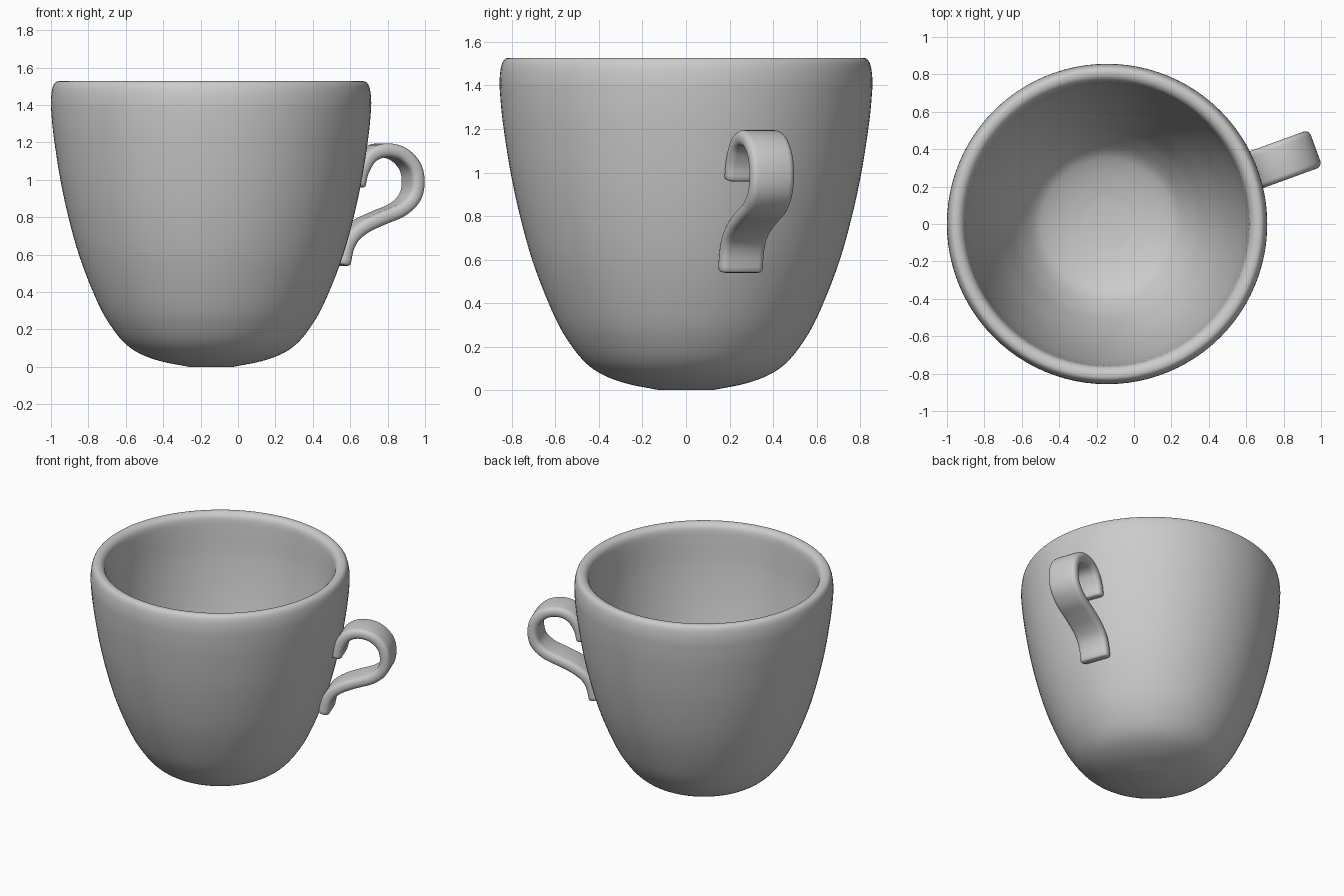
import bpy, bmesh, math
from mathutils import Vector, Matrix

if "Cube" in bpy.data.objects:
    bpy.data.objects.remove(bpy.data.objects["Cube"])

AXIS = Vector((-0.144, 0, 0))


def smooth_path(pts, steps):
    """Catmull-Rom samples through 2D points."""
    p = [Vector(q) for q in pts]
    p = [2 * p[0] - p[1]] + p + [2 * p[-1] - p[-2]]
    out = []
    for i in range(1, len(p) - 2):
        a, b, c, d = p[i - 1:i + 3]
        for k in range(steps):
            t = k / steps
            out.append(0.5 * (2 * b + (c - a) * t + (2 * a - 5 * b + 4 * c - d) * t * t
                              + (3 * b - a - 3 * c + d) * t ** 3))
    return out + [p[-2]]


def finish(bm, name, matrix):
    bmesh.ops.recalc_face_normals(bm, faces=bm.faces)
    mesh = bpy.data.meshes.new(name)
    bm.to_mesh(mesh)
    bm.free()
    obj = bpy.data.objects.new(name, mesh)
    bpy.context.collection.objects.link(obj)
    obj.matrix_world = matrix
    bpy.ops.object.select_all(action='DESELECT')
    obj.select_set(True)
    bpy.context.view_layer.objects.active = obj
    bpy.ops.object.shade_smooth_by_angle(angle=math.radians(50))
    return obj


def skin(bm, rings, cap):
    """Bridge successive closed rings of points."""
    rows = [[bm.verts.new(v) for v in ring] for ring in rings]
    n = len(rows[0])
    for a, b in zip(rows, rows[1:]):
        for i in range(n):
            j = (i + 1) % n
            bm.faces.new((a[i], a[j], b[j], b[i]))
    if cap:
        bm.faces.new(rows[0])
        bm.faces.new(rows[-1])


# Cup body: outer wall, rounded rim and inner wall, revolved
outer = [(0.13, 0.002), (0.27, 0.03), (0.38, 0.07), (0.46, 0.125), (0.53, 0.21), (0.60, 0.33),
         (0.69, 0.55), (0.75, 0.75), (0.802, 0.98), (0.84, 1.22), (0.854, 1.36),
         (0.856, 1.43), (0.848, 1.49), (0.832, 1.52), (0.808, 1.527), (0.782, 1.518),
         (0.763, 1.49), (0.754, 1.42), (0.738, 1.23), (0.702, 1.0), (0.653, 0.775),
         (0.596, 0.583), (0.51, 0.372), (0.45, 0.267), (0.39, 0.193), (0.33, 0.155),
         (0.24, 0.123), (0.13, 0.1)]
profile = [Vector((0.12, 0))] + smooth_path(outer, 4)
SEG = 96
bm = bmesh.new()
skin(bm, [[(r * math.cos(math.tau * i / SEG), r * math.sin(math.tau * i / SEG), z)
           for i in range(SEG)] for r, z in profile], True)
finish(bm, "cup_body", Matrix.Translation(AXIS))

# Handle: flat rounded strap swept along an S-shaped path in a plane turned 20 degrees
path = smooth_path([(0.815, 0.975), (0.835, 1.05), (0.885, 1.125), (0.965, 1.157), (1.06, 1.14),
                    (1.13, 1.075), (1.15, 0.99), (1.13, 0.905), (1.06, 0.84), (0.95, 0.795),
                    (0.86, 0.755), (0.79, 0.705), (0.75, 0.64), (0.73, 0.555)], 5)


def strap_section(half_w, half_t, n=24):
    pts = []
    for i in range(n):
        a = math.tau * (i + 0.5) / n
        c, s = math.cos(a), math.sin(a)
        cx = (half_w - half_t) * (1 if c > 0 else -1)
        pts.append((cx + half_t * math.copysign(abs(c) ** 0.85, c),
                    half_t * math.copysign(abs(s) ** 0.85, s)))
    return pts


rings = []
last = len(path) - 1
for i, p in enumerate(path):
    tan = (path[min(i + 1, last)] - path[max(i - 1, 0)]).normalized()
    nrm = Vector((-tan.y, tan.x))
    # rounded ends: extra shrunken rings at each tip
    stops = [(0, 1.0)]
    if i == 0:
        stops = [(-0.012, 0.55), (-0.008, 0.85), (0, 1.0)]
    elif i == last:
        stops = [(0, 1.0), (0.008, 0.85), (0.012, 0.55)]
    for shift, k in stops:
        c = p + tan * shift
        inset = 0.037 * (1 - k)
        rings.append([(c.x + nrm.x * t, w, c.y + nrm.y * t)
                      for w, t in strap_section(0.105 - inset, 0.037 - inset)])
bm = bmesh.new()
skin(bm, rings, True)
finish(bm, "handle", Matrix.Translation(AXIS) @ Matrix.Rotation(math.radians(20), 4, 'Z'))
